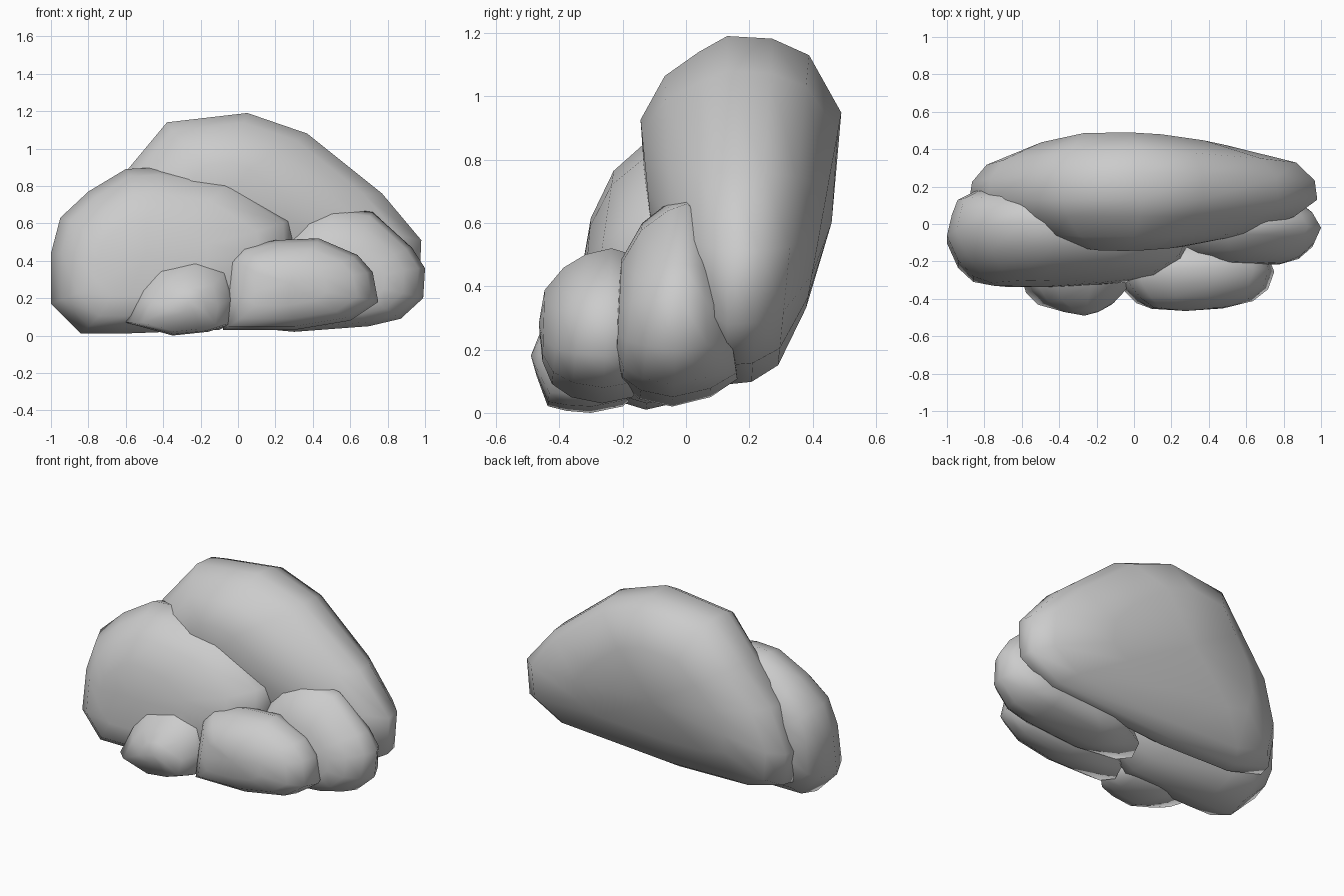
import bpy, bmesh
from mathutils import Vector


def boulder(name, outline, rings, front_y, back_y):
    """Loft a front (x, z) outline through depth rings: (y, scale, lean, dx, dz)."""
    n = len(outline)
    cx = (min(p[0] for p in outline) + max(p[0] for p in outline)) / 2
    cz = (min(p[1] for p in outline) + max(p[1] for p in outline)) / 2
    bm = bmesh.new()
    loops = []
    for y, s, lean, dx, dz in rings:
        loop = []
        for x, z in outline:
            px, pz = cx + dx + (x - cx) * s, cz + dz + (z - cz) * s
            loop.append(bm.verts.new((px, y + lean * (pz - cz), pz)))
        loops.append(loop)
    for a, b in zip(loops, loops[1:]):
        for i in range(n):
            j = (i + 1) % n
            bm.faces.new((a[i], a[j], b[j], b[i]))
    # Gently domed front and back caps
    for loop, y in ((loops[0], front_y), (loops[-1], back_y)):
        c = sum((v.co for v in loop), Vector()) / n
        tip = bm.verts.new((c.x, y, c.z))
        for i in range(n):
            bm.faces.new((loop[i], loop[(i + 1) % n], tip))
    bmesh.ops.recalc_face_normals(bm, faces=bm.faces)
    for f in bm.faces:
        f.smooth = True
    me = bpy.data.meshes.new(name)
    bm.to_mesh(me)
    bm.free()
    ob = bpy.data.objects.new(name, me)
    bpy.context.collection.objects.link(ob)
    return ob


# Tall slab at the back
boulder("back_boulder",
        [(-.88, .38), (-.78, .66), (-.58, .9), (-.38, 1.14), (.05, 1.19), (.37, 1.08),
         (.77, .76), (.98, .51), (.97, .28), (.75, .15), (-.1, .09), (-.6, .1), (-.85, .17)],
        [(-.115, .32, -.1, -.09, .11), (-.05, .68, -.04, -.05, .05), (.04, .89, 0, -.02, .01),
         (.13, 1, 0, 0, 0), (.24, .985, .06, 0, 0), (.34, .89, .1, -.01, 0),
         (.435, .56, .18, -.08, .0)], -.13, .46)

# Large boulder on the left
boulder("left_boulder",
        [(-1, .17), (-1, .44), (-.95, .63), (-.8, .77), (-.6, .89), (-.43, .9), (-.04, .84),
         (.3, .62), (.31, .45), (.2, .2), (-.1, .03), (-.63, .01), (-.84, .01)],
        [(-.315, .45, .09, -.11, -.04), (-.275, .74, .15, -.03, -.02), (-.19, .91, .17, 0, 0),
         (-.06, 1, .15, 0, 0), (.05, .93, .1, -.02, 0), (.13, .76, .06, -.1, 0),
         (.175, .45, .03, -.21, 0)], -.335, .18)

# Medium boulder on the right
boulder("right_boulder",
        [(-.02, .05), (.1, .3), (.27, .52), (.36, .64), (.5, .69), (.72, .66), (.93, .47),
         (1, .36), (.99, .2), (.87, .09), (.7, .05), (.3, .02)],
        [(-.21, .48, .05, .05, -.03), (-.17, .76, .13, .01, -.01), (-.1, .93, .15, 0, 0),
         (-.02, 1, .07, 0, 0), (.06, .91, -.06, 0, 0), (.125, .62, -.15, .05, -.04)],
        -.22, .15)

# Low boulder at the front right
boulder("front_right_boulder",
        [(-.08, .03), (-.07, .2), (-.05, .4), (.02, .47), (.2, .51), (.43, .52), (.64, .43),
         (.72, .34), (.75, .18), (.6, .08), (.3, .03)],
        [(-.45, .46, .03, -.05, 0), (-.405, .75, .1, -.01, 0), (-.34, .92, .1, 0, 0),
         (-.25, 1, .06, 0, 0), (-.17, .92, 0, 0, 0), (-.1, .65, 0, 0, 0)], -.465, -.08)

# Small boulder at the front left
boulder("front_left_boulder",
        [(-.6, .07), (-.52, .25), (-.42, .37), (-.22, .41), (-.06, .35), (-.02, .2),
         (-.04, .06), (-.16, .02), (-.35, .0)],
        [(-.465, .33, .08, .03, -.02), (-.415, .7, .12, 0, -.04), (-.35, .92, .14, 0, -.01),
         (-.28, 1, .1, 0, 0), (-.2, .9, 0, 0, 0), (-.14, .65, 0, 0, 0)], -.49, -.12)
